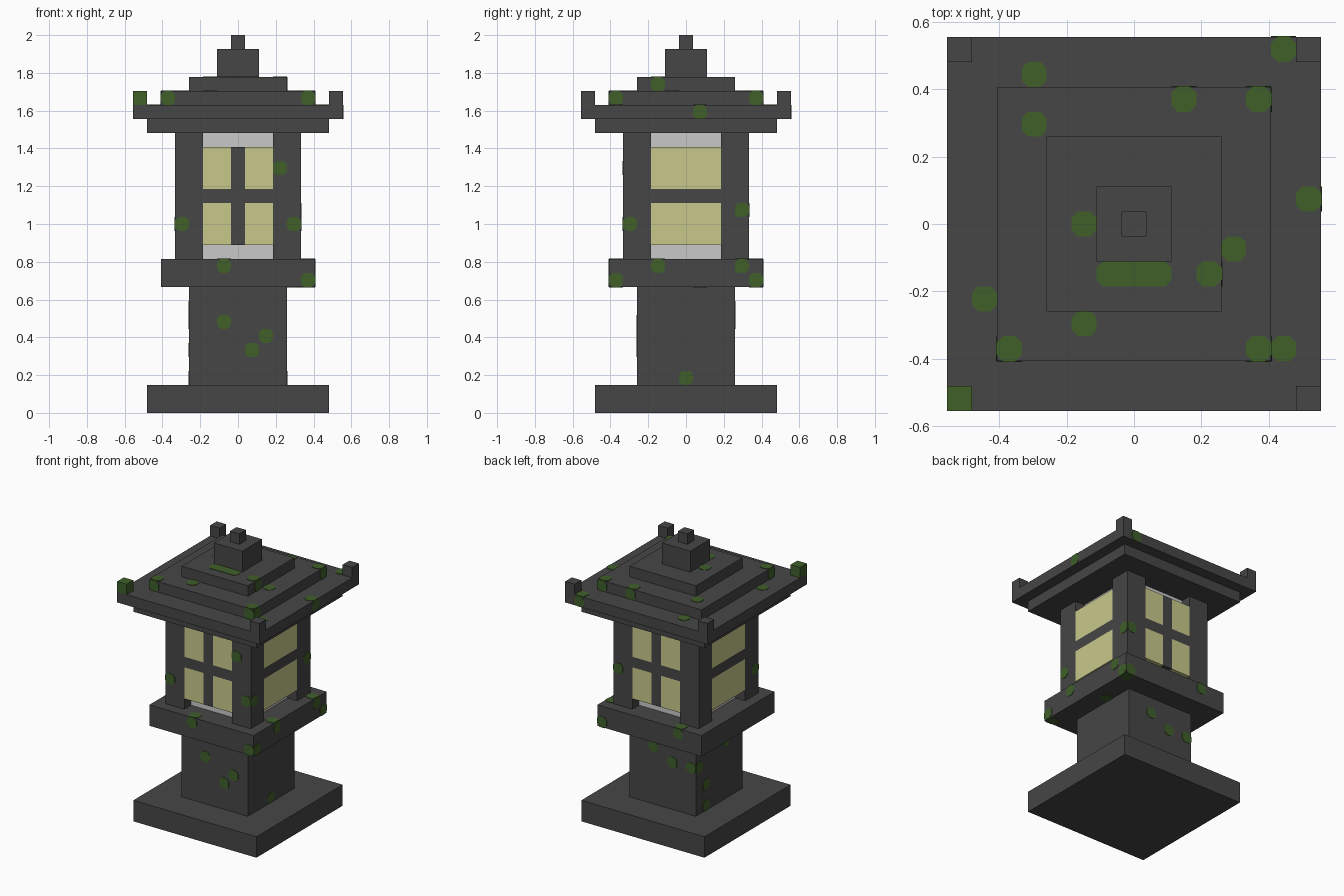
import bpy
import bmesh
from mathutils import Vector

if "Cube" in bpy.data.objects:
    bpy.data.objects.remove(bpy.data.objects["Cube"])

U = 2 / 27  # one building block; all sizes below are in blocks


def material(name, rgb):
    m = bpy.data.materials.new(name)
    m.diffuse_color = (*rgb, 1)
    m.use_nodes = True
    m.node_tree.nodes["Principled BSDF"].inputs["Base Color"].default_value = m.diffuse_color
    return m


STONE = material("dark_stone", (0.061, 0.061, 0.061))
MOSS = material("moss_green", (0.050, 0.115, 0.023))
GLOW = material("pale_yellow_glass", (0.584, 0.584, 0.262))
CORE = material("light_grey_core", (0.584, 0.584, 0.584))


def finish(name, bm, mat):
    bmesh.ops.recalc_face_normals(bm, faces=bm.faces[:])
    mesh = bpy.data.meshes.new(name)
    bm.to_mesh(mesh)
    bm.free()
    mesh.materials.append(mat)
    obj = bpy.data.objects.new(name, mesh)
    bpy.context.collection.objects.link(obj)


def boxes(name, mat, ranges):
    """Boxes given as (x0, x1, y0, y1, z0, z1) in blocks, joined as one part."""
    bm = bmesh.new()
    for x0, x1, y0, y1, z0, z1 in ranges:
        verts = bmesh.ops.create_cube(bm, size=1)["verts"]
        for v in verts:
            v.co = Vector((x1 if v.co.x > 0 else x0,
                           y1 if v.co.y > 0 else y0,
                           z1 if v.co.z > 0 else z0)) * U
    finish(name, bm, mat)


def slab(name, half, z0, z1, mat=STONE):
    boxes(name, mat, [(-half, half, -half, half, z0, z1)])


# Stacked square tiers
slab("base", 6.5, 0, 2)
slab("column", 3.5, 2, 9)
slab("platform", 5.5, 9, 11)
slab("lamp_core", 3.5, 11, 20, CORE)
slab("roof_underside", 6.5, 20, 21)
slab("roof_eave", 7.5, 21, 22)
slab("roof_middle", 5.5, 22, 23)
slab("roof_upper", 3.5, 23, 24)
slab("roof_cap", 1.5, 24, 26)
slab("finial", 0.5, 26, 27)

# Corner posts and upturned roof corners
signs = [(sx, sy) for sx in (-1, 1) for sy in (-1, 1)]


def corner(sx, sy, inner, outer, z0, z1):
    xs = sorted((sx * inner, sx * outer))
    ys = sorted((sy * inner, sy * outer))
    return (*xs, *ys, z0, z1)


boxes("corner_posts", STONE, [corner(*s, 2.5, 4.5, 11, 20) for s in signs])
boxes("roof_corners", STONE,
      [corner(*s, 6.5, 7.5, 22, 23) for s in signs if s != (-1, -1)])
boxes("mossy_roof_corner", MOSS, [corner(-1, -1, 6.5, 7.5, 22, 23)])

# Windows: crossed bars at front and back, one level bar on each side
panes, bars = [], []
for s in (-1, 1):
    depth = sorted((s * 3.5, s * 4.5))
    bars.append((-2.5, 2.5, *depth, 15, 16))
    bars.append((*depth, -2.5, 2.5, 15, 16))
    for z in (12, 16):
        panes.append((-2.5, -0.5, *depth, z, z + 3))
        panes.append((0.5, 2.5, *depth, z, z + 3))
        bars.append((-0.5, 0.5, *depth, z, z + 3))
        panes.append((*depth, -2.5, 2.5, z, z + 3))
boxes("window_panes", GLOW, panes)
boxes("window_bars", STONE, bars)

# Moss patches: thin clipped squares on the exposed sides of a block
DIRS = {"R": Vector((1, 0, 0)), "L": Vector((-1, 0, 0)),
        "B": Vector((0, 1, 0)), "F": Vector((0, -1, 0)),
        "T": Vector((0, 0, 1)), "D": Vector((0, 0, -1))}


def patch(bm, center, normal, length=1):
    a = Vector((1, 0, 0)) if abs(normal.x) < 0.5 else Vector((0, 1, 0))
    b = normal.cross(a)
    h, w, c = 0.5, length / 2, 0.25
    ring = [(w, h - c), (w - c, h), (c - w, h), (-w, h - c),
            (-w, c - h), (c - w, -h), (w - c, -h), (w, c - h)]
    mid = (center + normal * 0.5) * U
    low = [bm.verts.new(mid + (a * p + b * q) * U) for p, q in ring]
    top = [bm.verts.new(v.co + normal * 0.003) for v in low]
    bm.faces.new(top)
    bm.faces.new(low[::-1])
    for i in range(8):
        j = (i + 1) % 8
        bm.faces.new((low[i], low[j], top[j], top[i]))


def moss(name, spots):
    bm = bmesh.new()
    for x, y, z, sides, *length in spots:
        for s in sides:
            patch(bm, Vector((x, y, z + 0.5)), DIRS[s], *length)
    finish(name, bm, MOSS)


moss("roof_moss", [
    (-5, -5, 22, "LFT"), (5, -5, 22, "RFT"), (5, 5, 22, "RBT"),
    (2, 5, 22, "BT"), (-4, 4, 22, "T"), (4, -1, 22, "T"), (-2, -4, 22, "T"),
    (-4, 6, 21, "T"), (6, 7, 21, "BT"), (7, 1, 21, "RT"), (6, -5, 21, "T"),
    (-6, -3, 21, "T"), (3, -2, 23, "RT"), (-2, 0, 23, "T"),
    (0, -2, 23, "T", 3)])
moss("post_moss", [
    (3, -4, 17, "F"), (-4, -4, 13, "LF"), (4, -4, 13, "RF"), (4, 4, 14, "RB")])
moss("platform_moss", [
    (-1, -5, 10, "FT"), (5, -5, 9, "RFD"), (5, -2, 10, "RT"), (5, 4, 10, "RT"),
    (5, 5, 9, "RBD"), (-3, 5, 10, "BT"), (4, 1, 9, "D")])
moss("column_moss", [
    (-1, -3, 6, "F"), (2, -3, 5, "F"), (1, -3, 4, "F"), (3, 0, 2, "R"),
    (1, 3, 7, "B"), (-1, 3, 6, "B"), (-3, 3, 6, "BL"),
    (-3, -1, 7, "L"), (-3, 2, 4, "L"), (-3, 2, 2, "L")])
